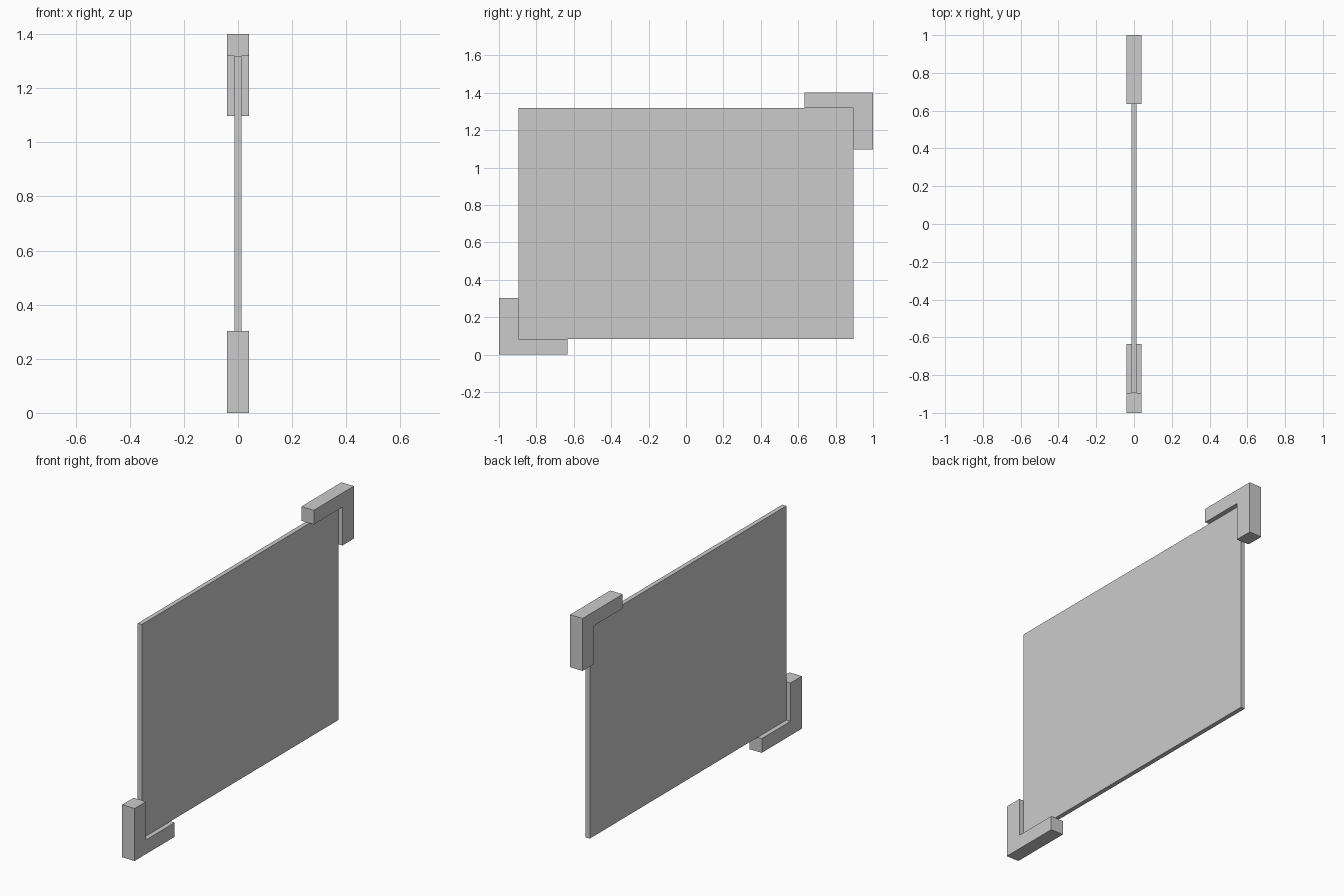
import bpy, bmesh

if "Cube" in bpy.data.objects:
    bpy.data.objects.remove(bpy.data.objects["Cube"])

HEIGHT = 1.4


def extrude_profile(name, points, half_depth):
    """Closed (y, z) outline extruded symmetrically along x."""
    bm = bmesh.new()
    face = bm.faces.new([bm.verts.new((-half_depth, y, z)) for y, z in points])
    result = bmesh.ops.extrude_face_region(bm, geom=[face])
    moved = [v for v in result["geom"] if isinstance(v, bmesh.types.BMVert)]
    bmesh.ops.translate(bm, verts=moved, vec=(2 * half_depth, 0, 0))
    bmesh.ops.recalc_face_normals(bm, faces=bm.faces)
    mesh = bpy.data.meshes.new(name)
    bm.to_mesh(mesh)
    bm.free()
    obj = bpy.data.objects.new(name, mesh)
    bpy.context.collection.objects.link(obj)
    return obj


# Thin upright panel
W, BOTTOM, TOP = 0.896, 0.082, 1.318
extrude_profile("panel", [(-W, BOTTOM), (W, BOTTOM), (W, TOP), (-W, TOP)], 0.013)

# L-shaped brackets hugging two diagonally opposite corners
corner = [(-1, 0), (-0.634, 0), (-0.634, BOTTOM), (-W, BOTTOM), (-W, 0.303), (-1, 0.303)]
extrude_profile("lower_corner_bracket", corner, 0.04)
extrude_profile("upper_corner_bracket", [(-y, HEIGHT - z) for y, z in corner], 0.04)
